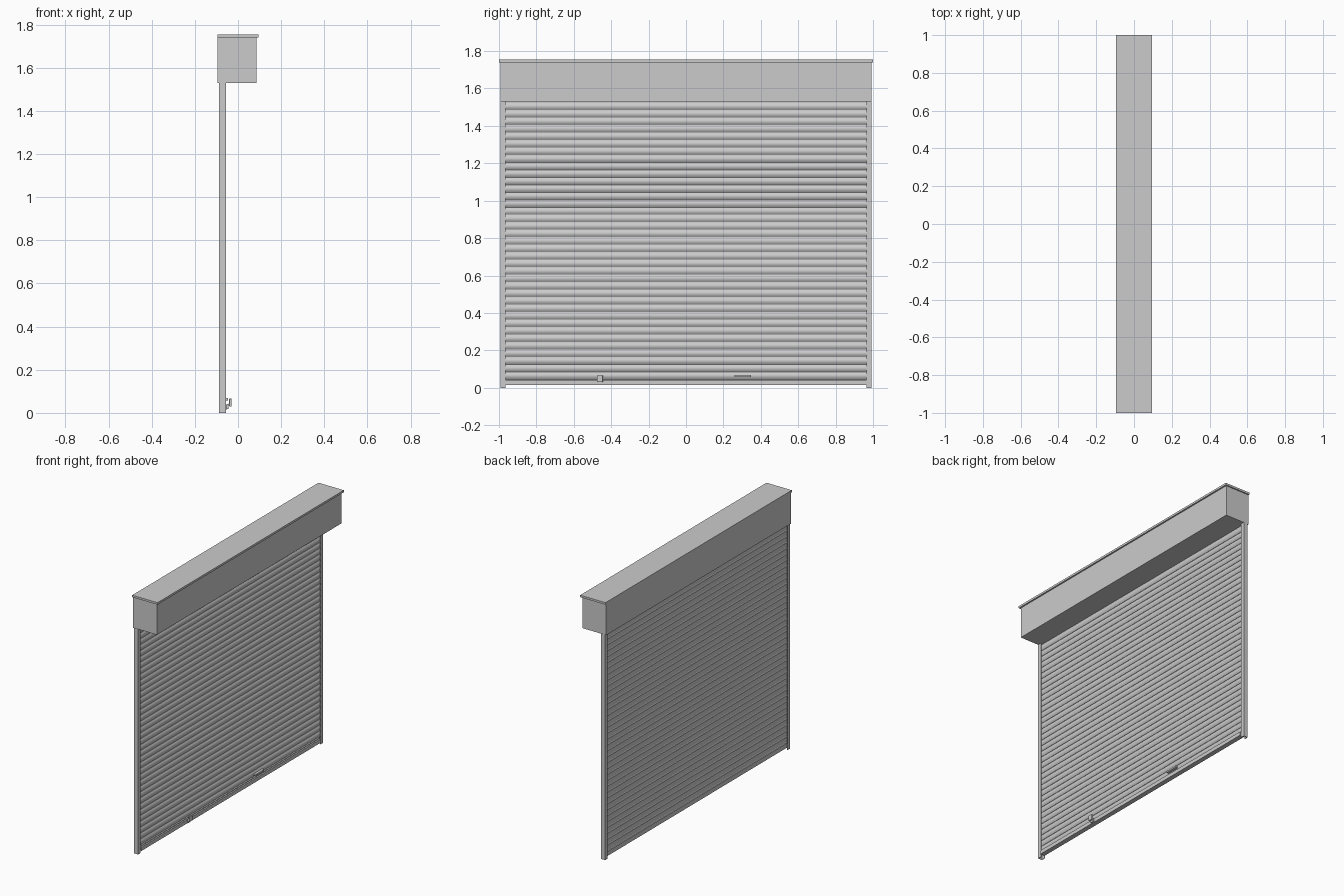
import bpy, bmesh, math

if "Cube" in bpy.data.objects:
    bpy.data.objects.remove(bpy.data.objects["Cube"])


def box(name, x, y, z, bevel=0.0):
    bm = bmesh.new()
    bmesh.ops.create_cube(bm, size=1)
    for v in bm.verts:
        for i, (a, b) in enumerate((x, y, z)):
            v.co[i] = a if v.co[i] < 0 else b
    if bevel:
        bmesh.ops.bevel(bm, geom=bm.edges[:], offset=bevel, segments=2,
                        affect='EDGES', profile=0.5)
    return finish(name, bm)


def finish(name, bm):
    bmesh.ops.recalc_face_normals(bm, faces=bm.faces[:])
    me = bpy.data.meshes.new(name)
    bm.to_mesh(me)
    bm.free()
    ob = bpy.data.objects.new(name, me)
    bpy.context.collection.objects.link(ob)
    return ob


def extrude(name, pts, vec):
    # closed profile swept along a vector
    bm = bmesh.new()
    face = bm.faces.new([bm.verts.new(p) for p in pts])
    res = bmesh.ops.extrude_face_region(bm, geom=[face], use_keep_orig=True)
    bmesh.ops.translate(bm, vec=vec, verts=[
        g for g in res["geom"] if isinstance(g, bmesh.types.BMVert)])
    return finish(name, bm)


# Roller housing and overhanging lid
box("housing", (-0.095, 0.085), (-0.992, 0.992), (1.53, 1.74))
box("housing_lid", (-0.095, 0.095), (-1.0, 1.0), (1.74, 1.754))

# Guide rails: U channels opening inward
XA, XB, YI, YO, T = -0.088, -0.056, 0.966, 0.993, 0.004
for side, label in ((1, "left"), (-1, "right")):
    prof = [(XA, YI), (XA, YO), (XB, YO), (XB, YI),
            (XB - T, YI), (XB - T, YO - T), (XA + T, YO - T), (XA + T, YI)]
    extrude("guide_rail_" + label, [(x, side * y, 0) for x, y in prof], (0, 0, 1.532))

# Curtain slats: shallow curved profile repeated up the opening
PITCH, COUNT, BASE, STEPS = 0.04, 37, 0.045, 6
for k in range(COUNT):
    z0 = BASE + k * PITCH
    front, back = [], []
    for i in range(STEPS + 1):
        t = i / STEPS
        bulge = 0.008 * math.sin(math.pi * t)
        z = z0 + t * (PITCH - 0.002)
        front.append((-0.070 + bulge, -0.985, z))
        back.append((-0.077 + bulge, -0.985, z))
    slat = extrude("slat", front + back[::-1], (0, 1.97, 0))
    bpy.ops.object.select_all(action='DESELECT')
    slat.select_set(True)
    bpy.context.view_layer.objects.active = slat
    bpy.ops.object.shade_smooth_by_angle(angle=math.radians(40))

# Thin web joining the slats
box("slat_hinge_web", (-0.0745, -0.0725), (-0.985, 0.985), (0.03, 1.53))

# Bottom bar with front flange
box("bottom_bar", (-0.083, -0.060), (-0.964, 0.964), (0.015, 0.045))
box("bottom_flange", (-0.060, -0.050), (-0.964, 0.964), (0.015, 0.040))

# Latch on the bottom bar
box("latch_base", (-0.052, -0.043), (-0.472, -0.448), (0.018, 0.042))
box("latch_stem", (-0.045, -0.040), (-0.470, -0.450), (0.034, 0.044))
box("latch_plate", (-0.041, -0.030), (-0.476, -0.445), (0.030, 0.066), 0.002)

# Pull handle
box("pull_handle", (-0.070, -0.046), (0.258, 0.347), (0.057, 0.069), 0.002)
